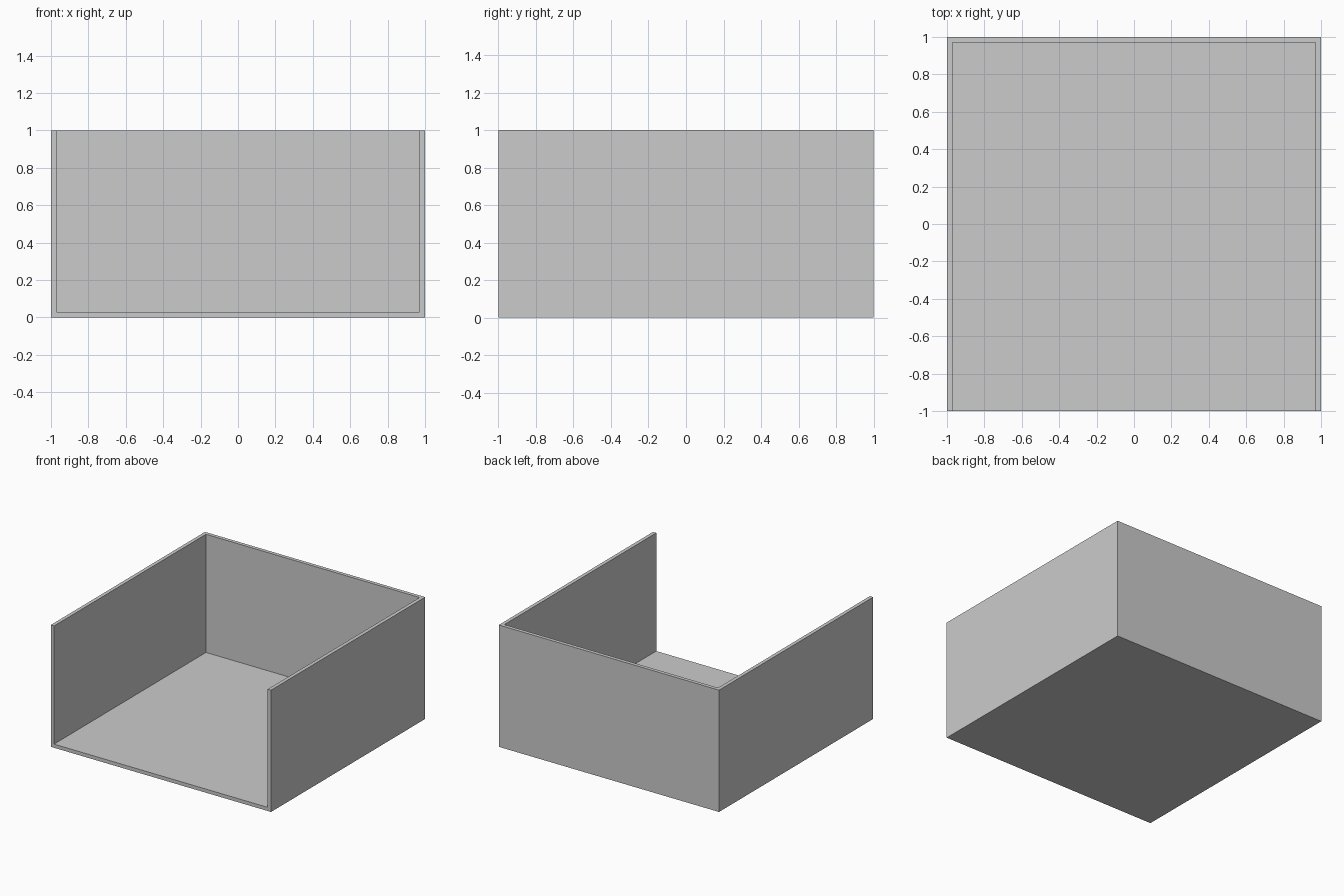
import bpy, bmesh
from mathutils import Vector

if "Cube" in bpy.data.objects:
    bpy.data.objects.remove(bpy.data.objects["Cube"])

# Open tray shell: a box without its top and front
bm = bmesh.new()
bmesh.ops.create_cube(bm, size=2)
bmesh.ops.scale(bm, vec=Vector((1, 1, 0.5)), verts=bm.verts)
bmesh.ops.translate(bm, vec=Vector((0, 0, 0.5)), verts=bm.verts)
bm.normal_update()
openings = [f for f in bm.faces if f.normal.z > 0.9 or f.normal.y < -0.9]
bmesh.ops.delete(bm, geom=openings, context='FACES')
mesh = bpy.data.meshes.new("open_front_box")
bm.to_mesh(mesh)
bm.free()

box = bpy.data.objects.new("open_front_box", mesh)
bpy.context.collection.objects.link(box)

# Wall and floor thickness, grown inward
walls = box.modifiers.new("wall_thickness", 'SOLIDIFY')
walls.thickness = 0.03
walls.offset = -1
walls.use_even_offset = True
walls.use_quality_normals = True
